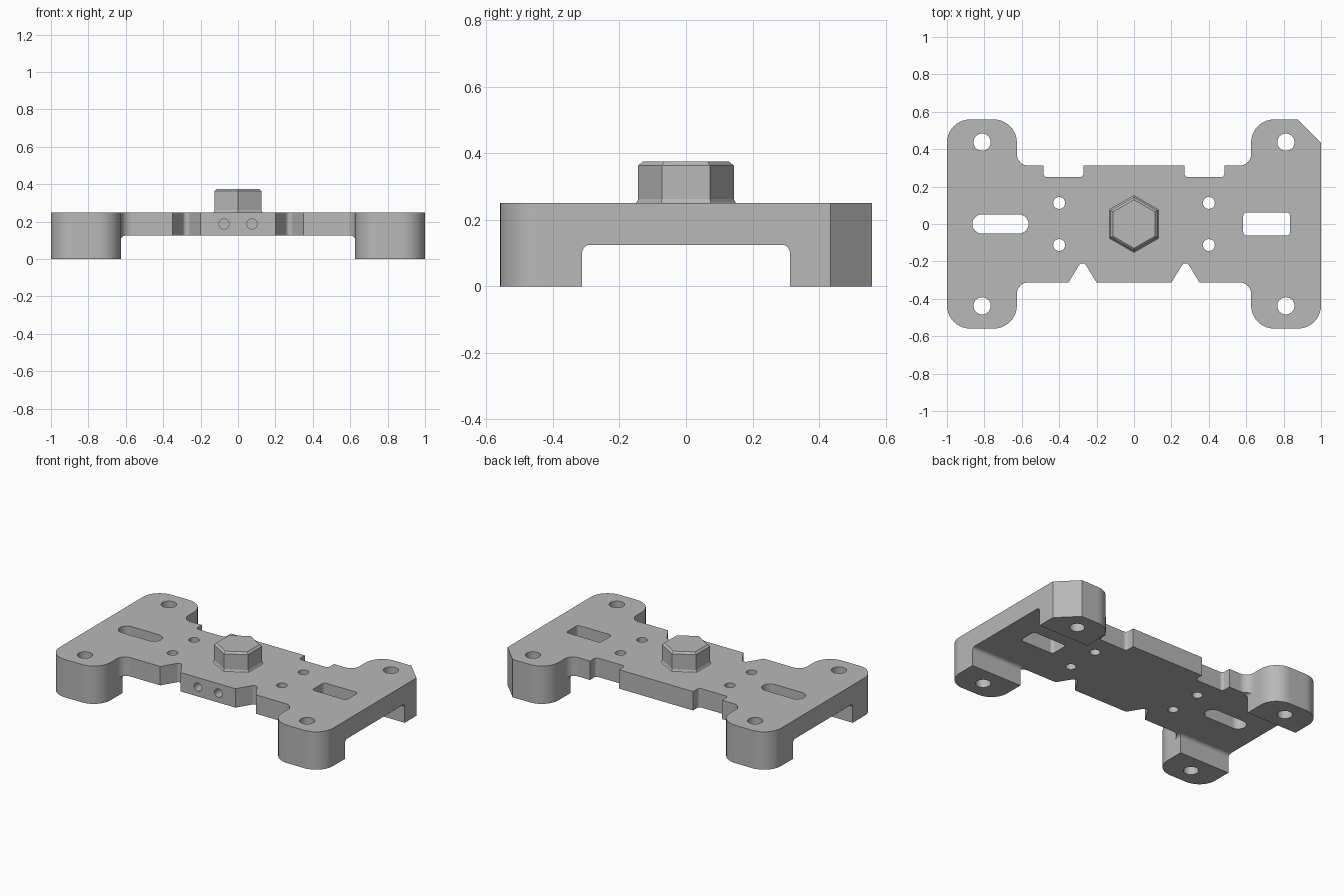
import bpy
import bmesh
from math import cos, sin, pi, tan
from mathutils import Vector, Matrix

cube = bpy.data.objects.get("Cube")
if cube:
    bpy.data.objects.remove(cube, do_unlink=True)

grey = bpy.data.materials.new("machined grey")
grey.use_nodes = True
colour = (0.48, 0.48, 0.48, 1)
grey.diffuse_color = colour
grey.node_tree.nodes["Principled BSDF"].inputs["Base Color"].default_value = colour


def rounded(corners, steps=10):
    """Turn (x, y, radius) corners into a filleted closed outline."""
    pts = []
    for i, (x, y, r) in enumerate(corners):
        p = Vector((x, y))
        if r == 0:
            pts.append(p)
            continue
        a = (Vector(corners[i - 1][:2]) - p).normalized()
        b = (Vector(corners[(i + 1) % len(corners)][:2]) - p).normalized()
        angle = a.angle(b)
        centre = p + (a + b).normalized() * (r / sin(angle / 2))
        start = p + a * (r / tan(angle / 2)) - centre
        end = p + b * (r / tan(angle / 2)) - centre
        sweep = start.angle_signed(end)
        for k in range(steps + 1):
            pts.append(centre + Matrix.Rotation(-sweep * k / steps, 2) @ start)
    return pts


def box(x0, x1, y0, y1, r):
    return rounded([(x0, y0, r), (x1, y0, r), (x1, y1, r), (x0, y1, r)])


def circle(x, y, r, n=32):
    return [Vector((x + r * cos(2 * pi * k / n), y + r * sin(2 * pi * k / n))) for k in range(n)]


def make_object(name, bm):
    bmesh.ops.recalc_face_normals(bm, faces=bm.faces)
    mesh = bpy.data.meshes.new(name)
    bm.to_mesh(mesh)
    bm.free()
    mesh.materials.append(grey)
    ob = bpy.data.objects.new(name, mesh)
    bpy.context.collection.objects.link(ob)
    return ob


def prism(name, outline, low, high, axis="z"):
    """Extrude an outline along an axis; x uses (y, z), y uses (x, z)."""
    place = {"z": lambda p, d: (p.x, p.y, d),
             "y": lambda p, d: (p.x, d, p.y),
             "x": lambda p, d: (d, p.x, p.y)}[axis]
    bm = bmesh.new()
    face = bm.faces.new([bm.verts.new(place(p, low)) for p in outline])
    top = bmesh.ops.extrude_face_region(bm, geom=[face])["geom"]
    shift = Vector(place(Vector((0, 0)), high - low))
    bmesh.ops.translate(bm, vec=shift, verts=[g for g in top if isinstance(g, bmesh.types.BMVert)])
    return make_object(name, bm)


def select(ob):
    bpy.ops.object.select_all(action="DESELECT")
    ob.select_set(True)
    bpy.context.view_layer.objects.active = ob


def cut(target, cutter):
    cutter.hide_render = True
    mod = target.modifiers.new("cut", "BOOLEAN")
    mod.operation = "DIFFERENCE"
    mod.solver = "EXACT"
    mod.object = cutter
    select(target)
    bpy.ops.object.modifier_apply(modifier=mod.name)
    bpy.data.objects.remove(cutter, do_unlink=True)


def smooth(ob):
    select(ob)
    bpy.ops.object.shade_smooth_by_angle(angle=pi / 7)
    mod = ob.modifiers.new("even normals", "WEIGHTED_NORMAL")
    mod.keep_sharp = True


# Plate and leg outline, going anticlockwise from the front left leg
edge, waist, leg, end = 1.0, 0.3125, 0.626, 0.559
big, fil = 0.124, 0.06


def v_notch(x):
    return [(x - 0.075, -waist, 0), (x, -0.19, 0.022), (x + 0.075, -waist, 0)]


def back_notch(x0, x1):
    return [(x1, waist, 0), (x1, 0.25, 0.02), (x0, 0.25, 0.02), (x0, waist, 0)]


outline = [(-edge, -end, big), (-leg, -end, big), (-leg, -waist, fil)]
outline += v_notch(-0.275) + v_notch(0.275)
outline += [(leg, -waist, fil), (leg, -end, big), (edge, -end, big),
            (edge, 0.435, 0), (0.876, end, 0), (leg, end, big), (leg, waist, fil)]
outline += back_notch(0.27, 0.483) + back_notch(-0.483, -0.27)
outline += [(-leg, waist, fil), (-leg, end, big), (-edge, end, big)]
bracket = prism("bracket_plate", rounded(outline), 0, 0.25)

# Clearance below the plate, leaving four legs
cut(bracket, prism("cross_clearance", box(-leg, leg, -0.2, 0.125, 0.022), -1, 1, "y"))
cut(bracket, prism("long_channel", box(-waist, waist, -0.2, 0.125, 0.025), -1.2, 1.2, "x"))

# Bolt holes through the legs and small holes through the plate
for sx in (-1, 1):
    for sy in (-1, 1):
        cut(bracket, prism("leg_hole", circle(sx * 0.812, sy * 0.4375, 0.046), -0.1, 0.4))
        cut(bracket, prism("plate_hole", circle(sx * 0.4, sy * 0.1125, 0.032), -0.1, 0.4))

# Round-ended slot and rectangular window
cut(bracket, prism("long_slot", box(-0.864, -0.564, -0.051, 0.051, 0.0509), -0.1, 0.4))
cut(bracket, prism("window_slot", box(0.584, 0.835, -0.0625, 0.0625, 0.02), -0.1, 0.4))

# Pair of blind holes in the front edge
for x in (-0.075, 0.075):
    cut(bracket, prism("front_hole", circle(x, 0.1875, 0.027), -0.5, -0.19, "y"))
smooth(bracket)

# Hexagonal boss with flared foot and chamfered top
bm = bmesh.new()
rings = []
for r, z in ((0.154, 0.249), (0.148, 0.253), (0.144, 0.262), (0.144, 0.363), (0.13, 0.375)):
    rings.append([bm.verts.new((r * sin(k * pi / 3), r * cos(k * pi / 3), z)) for k in range(6)])
for low, high in zip(rings, rings[1:]):
    for k in range(6):
        j = (k + 1) % 6
        bm.faces.new((low[k], low[j], high[j], high[k]))
bm.faces.new(rings[0])
bm.faces.new(rings[-1])
make_object("hex_boss", bm)
